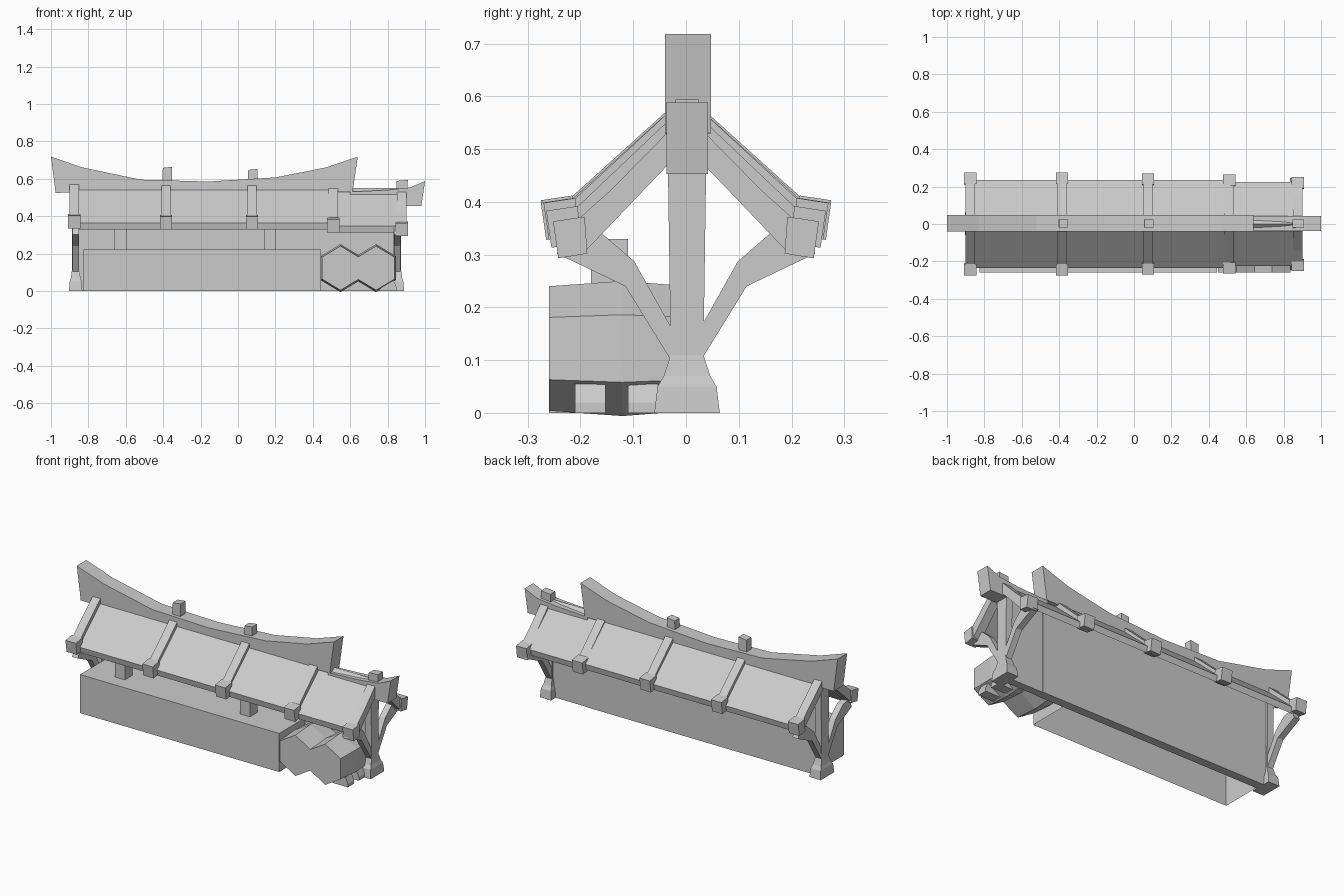
import bpy, bmesh, math
from mathutils import Vector

if "Cube" in bpy.data.objects:
    bpy.data.objects.remove(bpy.data.objects["Cube"], do_unlink=True)

GREY = (0.6, 0.6, 0.6, 1)
mat = bpy.data.materials.new("plain grey")
mat.use_nodes = True
mat.diffuse_color = GREY
mat.node_tree.nodes["Principled BSDF"].inputs["Base Color"].default_value = GREY


def loft(name, rings, caps=True):
    """Join equal-sized rings of points into a flat-shaded solid."""
    bm = bmesh.new()
    vs = [[bm.verts.new(p) for p in ring] for ring in rings]
    for a, b in zip(vs, vs[1:]):
        n = len(a)
        for i in range(n):
            j = (i + 1) % n
            bm.faces.new((a[i], a[j], b[j], b[i]))
    if caps:
        bm.faces.new(vs[0])
        bm.faces.new(vs[-1])
    bmesh.ops.recalc_face_normals(bm, faces=bm.faces)
    mesh = bpy.data.meshes.new(name)
    bm.to_mesh(mesh)
    bm.free()
    mesh.materials.append(mat)
    ob = bpy.data.objects.new(name, mesh)
    bpy.context.collection.objects.link(ob)
    return ob


def along_x(name, yz, x, width):
    """Side profile extruded across x."""
    return loft(name, [[(x + s * width / 2, y, z) for y, z in yz] for s in (-1, 1)])


def along_y(name, xz, y0, y1):
    """Front profile extruded across y."""
    return loft(name, [[(x, y, z) for x, z in xz] for y in (y0, y1)])


def box(name, x0, x1, y0, y1, z0, z1):
    return along_y(name, [(x0, z0), (x1, z0), (x1, z1), (x0, z1)], y0, y1)


def both_sides(name, yz, x, width):
    for side, s in (("front", -1), ("back", 1)):
        along_x(f"{name}_{side}", [(s * y, z) for y, z in yz], x, width)


# Wall in two lengths
box("long_wall", -0.85, 0.62, -0.025, 0.025, 0, 0.52)
box("short_wall", 0.62, 0.84, -0.022, 0.022, 0, 0.49)

# Roof slabs, the short one lower
for name, x0, x1, dz, out in (("long_roof", -0.87, 0.515, 0, 0.235),
                              ("short_roof", 0.515, 0.9, -0.025, 0.225)):
    eave = 0.575 - 0.895 * out + dz
    slab = [(0, 0.575 + dz), (out, eave), (out - 0.008, eave - 0.035), (0, 0.53 + dz)]
    both_sides(name, slab, (x0 + x1) / 2, x1 - x0)

# Rafters with square end blocks
for i, (x, dz, out) in enumerate(((-0.875, 0.005, 0.275), (-0.385, 0, 0.275), (0.075, 0, 0.27),
                                  (0.51, -0.015, 0.265), (0.875, -0.035, 0.252))):
    bar = [(0.02, 0.582 + dz), (out - 0.05, 0.397 + dz), (out - 0.06, 0.34 + dz), (0.02, 0.52 + dz)]
    both_sides(f"rafter_{i + 1}", bar, x, 0.05)
    block = [(out - 0.06, 0.407 + dz), (out, 0.398 + dz), (out - 0.01, 0.328 + dz), (out - 0.065, 0.337 + dz)]
    both_sides(f"rafter_end_{i + 1}", block, x, 0.066)

# Curved ridge beams
top = [(-1, 0.718), (-0.83, 0.66), (-0.52, 0.595), (-0.16, 0.585), (0.2, 0.607), (0.47, 0.66), (0.64, 0.718)]
along_y("long_ridge", top + [(0.613, 0.53), (-0.975, 0.525)], -0.04, 0.047)
top = [(0.6, 0.53), (0.8, 0.54), (0.92, 0.553), (1, 0.588)]
along_y("short_ridge", top + [(0.98, 0.453), (0.9, 0.453), (0.6, 0.47)], -0.037, 0.042)

# Pegs on the ridge
for i, (x, z0, z1, w) in enumerate(((-0.38, 0.56, 0.664, 0.05), (0.077, 0.57, 0.653, 0.05),
                                    (0.875, 0.52, 0.594, 0.06))):
    peg = [(x - w / 2, z0), (x + w / 2, z0), (x + w / 2 + 0.003, z1), (x - w / 2 + 0.003, z1 - 0.006)]
    along_y(f"ridge_peg_{i + 1}", peg, -0.02, 0.025)

# End posts with flared feet and bent braces
foot = ((0, 0.036, 0.062), (0.05, 0.032, 0.056), (0.07, 0.026, 0.044), (0.11, 0.02, 0.031), (0.52, 0.02, 0.037))
brace = [(0.01, 0.07), (0.035, 0.11), (0.115, 0.24), (0.245, 0.302), (0.22, 0.355),
         (0.165, 0.345), (0.098, 0.287), (0.01, 0.13)]
for side, x in (("right", -0.868), ("left", 0.852)):
    loft(f"{side}_post", [[(x + sx * hx, 0.002 + sy * hy, z)
                           for sx, sy in ((-1, -1), (1, -1), (1, 1), (-1, 1))] for z, hx, hy in foot])
    both_sides(f"{side}_brace", brace, x, 0.036)

# Long bin, open underneath and against the wall
bin_ob = box("long_bin", -0.825, 0.445, -0.26, 0, 0, 0.222)
bm = bmesh.new()
bm.from_mesh(bin_ob.data)
hidden = [f for f in bm.faces if f.normal.z < -0.5 or f.normal.y > 0.5]
bmesh.ops.delete(bm, geom=hidden, context="FACES")
bm.to_mesh(bin_ob.data)
bm.free()

# Short stubs standing on the bin
for i, x in enumerate((-0.628, 0.17)):
    box(f"bin_stub_{i + 1}", x - 0.032, x + 0.032, -0.18, -0.11, 0.21, 0.33)

# Six-sided barrels lying front to back, widest in the middle
for i, x in enumerate((0.548, 0.738)):
    rings = []
    for y, r in ((-0.26, 0.118), (-0.12, 0.128), (-0.02, 0.12)):
        rings.append([(x + 0.96 * r * math.sin(a), y, 0.122 + r * math.cos(a))
                      for a in (k * math.pi / 3 for k in range(6))])
    loft(f"barrel_{i + 1}", rings)

# Chocks under the outer barrel
for i, y in enumerate((-0.21, -0.11)):
    along_y(f"chock_{i + 1}", [(0.75, 0), (0.848, 0), (0.848, 0.02), (0.832, 0.055), (0.8, 0.055)], y, y + 0.057)
